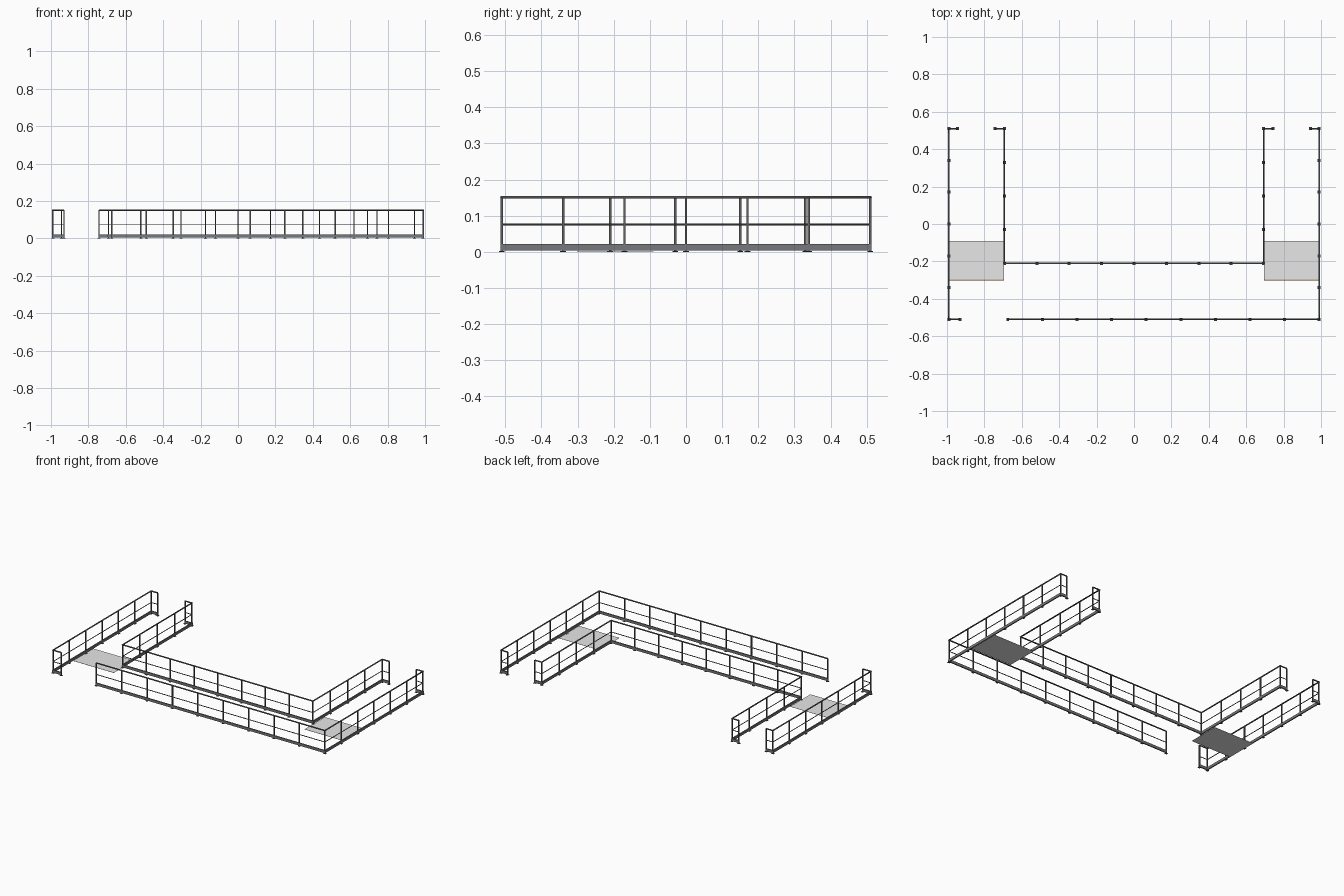
import bpy, bmesh, math
from mathutils import Vector, Matrix

if "Cube" in bpy.data.objects:
    bpy.data.objects.remove(bpy.data.objects["Cube"])


def material(name, rgb):
    m = bpy.data.materials.new(name)
    m.diffuse_color = (*rgb, 1)
    m.use_nodes = True
    m.node_tree.nodes["Principled BSDF"].inputs["Base Color"].default_value = m.diffuse_color
    return m


STEEL = material("dark steel", (0.115, 0.115, 0.12))
TOE = material("grey steel", (0.18, 0.19, 0.205))
PLATE = material("light grey plate", (0.8, 0.8, 0.8))
TAN = material("tan edge", (0.5, 0.36, 0.16))


def finish(bm, name, mat, smooth=False):
    bmesh.ops.recalc_face_normals(bm, faces=bm.faces)
    me = bpy.data.meshes.new(name)
    bm.to_mesh(me)
    bm.free()
    me.materials.append(mat)
    if smooth:
        for p in me.polygons:
            p.use_smooth = len(p.vertices) == 4
    ob = bpy.data.objects.new(name, me)
    bpy.context.collection.objects.link(ob)


def box(bm, centre, size):
    bmesh.ops.create_cube(bm, size=1, matrix=Matrix.Translation(centre) @ Matrix.Diagonal((*size, 1)))


def sweep(name, path, profile, z, mat, smooth=False):
    """Mitred sweep of a (sideways, up) profile along a flat path."""
    bm = bmesh.new()
    pts = [Vector(p) for p in path]
    dirs = [(b - a).normalized() for a, b in zip(pts, pts[1:])]
    rings = []
    for i, p in enumerate(pts):
        a, b = dirs[max(i - 1, 0)], dirs[min(i, len(dirs) - 1)]
        na, nb = Vector((-a.y, a.x)), Vector((-b.y, b.x))
        n = (na + nb) / (1 + na.dot(nb))
        rings.append([bm.verts.new((p.x + n.x * s, p.y + n.y * s, z + u)) for s, u in profile])
    k = len(profile)
    for r, q in zip(rings, rings[1:]):
        for j in range(k):
            bm.faces.new((r[j], r[(j + 1) % k], q[(j + 1) % k], q[j]))
    bm.faces.new(rings[0])
    bm.faces.new(rings[-1])
    finish(bm, name, mat, smooth)


def tube(r, n=10):
    return [(r * math.cos(2 * math.pi * i / n), r * math.sin(2 * math.pi * i / n)) for i in range(n)]


def rect(w, h):
    return [(-w / 2, -h / 2), (w / 2, -h / 2), (w / 2, h / 2), (-w / 2, h / 2)]


# each railing: corner points and number of bays on each run
RAILINGS = {
    "left_outer": ([(-.943, .51), (-.99, .51), (-.99, -.51), (-.93, -.51)], [1, 6, 1]),
    "front_right_outer": ([(-.675, -.51), (.99, -.51), (.99, .51), (.943, .51)], [9, 6, 1]),
    "inner": ([(-.743, .51), (-.693, .51), (-.693, -.21), (.693, -.21), (.693, .51), (.743, .51)],
              [1, 4, 8, 4, 1]),
}

for name, (path, bays) in RAILINGS.items():
    sweep(name + "_top_rail", path, tube(0.0043), 0.151, STEEL, True)
    sweep(name + "_mid_rail", path, tube(0.0025), 0.0755, STEEL, True)
    sweep(name + "_toe_board", path, rect(0.0075, 0.017), 0.0125, TOE)
    # posts and base plates, spaced evenly on each run
    posts = []
    for a, b, n in zip(path, path[1:], bays):
        posts += [Vector(a).lerp(Vector(b), i / n) for i in range(n)]
    posts.append(Vector(path[-1]))
    bm, base = bmesh.new(), bmesh.new()
    for p in posts:
        box(bm, (p.x, p.y, 0.0765), (0.0065, 0.0065, 0.149))
        box(base, (p.x, p.y, 0.001), (0.016, 0.016, 0.002))
    finish(bm, name + "_posts", STEEL)
    finish(base, name + "_base_plates", STEEL)

# floor plates across the side walkways, with a tan strip on the front edge
for side, s in (("left", -1), ("right", 1)):
    bm = bmesh.new()
    box(bm, (s * 0.8425, -0.194, 0.0004), (0.295, 0.208, 0.0008))
    finish(bm, side + "_floor_plate", PLATE)
    bm = bmesh.new()
    box(bm, (s * 0.8425, -0.2995, 0.0004), (0.295, 0.003, 0.0008))
    finish(bm, side + "_floor_plate_edge", TAN)
